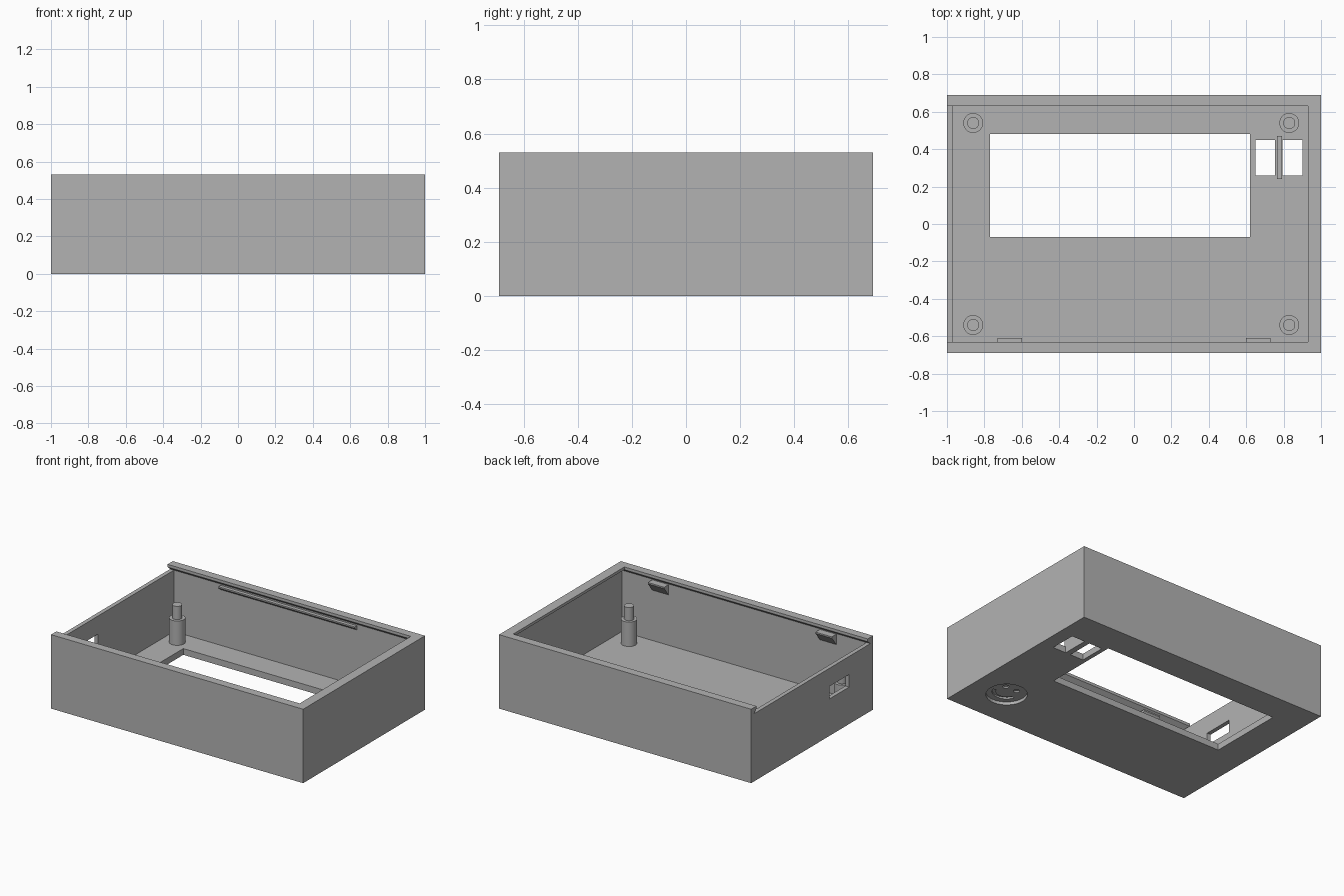
import bpy
import bmesh
import math

cube = bpy.data.objects.get("Cube")
if cube:
    bpy.data.objects.remove(cube, do_unlink=True)

grey = bpy.data.materials.new("plain grey")
grey.use_nodes = True
colour = (0.45, 0.45, 0.45, 1)
grey.diffuse_color = colour
grey.node_tree.nodes["Principled BSDF"].inputs["Base Color"].default_value = colour

FLOOR = 0.045      # top of the panel
GROOVE = 0.485     # bottom of the lid groove
LIP = 0.51         # where the lip bevel ends
RIM = 0.53


def finish(name, bm):
    bmesh.ops.recalc_face_normals(bm, faces=bm.faces)
    mesh = bpy.data.meshes.new(name)
    bm.to_mesh(mesh)
    bm.free()
    mesh.materials.append(grey)
    obj = bpy.data.objects.new(name, mesh)
    bpy.context.collection.objects.link(obj)
    return obj


def loft(name, rings):
    """Skin a stack of closed rings having equal point counts."""
    bm = bmesh.new()
    loops = [[bm.verts.new(p) for p in ring] for ring in rings]
    for a, b in zip(loops, loops[1:]):
        for i in range(len(a)):
            j = (i + 1) % len(a)
            bm.faces.new((a[i], a[j], b[j], b[i]))
    bm.faces.new(loops[0])
    bm.faces.new(loops[-1])
    return finish(name, bm)


def rect(x0, x1, y0, y1, z):
    return [(x0, y0, z), (x1, y0, z), (x1, y1, z), (x0, y1, z)]


def box(name, x0, x1, y0, y1, z0, z1):
    return loft(name, [rect(x0, x1, y0, y1, z) for z in (z0, z1)])


def circle(x, y, z, r, n=32):
    return [(x + r * math.cos(math.tau * i / n), y + r * math.sin(math.tau * i / n), z)
            for i in range(n)]


def disc(name, x, y, z0, z1, r):
    return loft(name, [circle(x, y, z, r) for z in (z0, z1)])


def cut(target, cutter):
    cutter.hide_render = True
    mod = target.modifiers.new("cut", "BOOLEAN")
    mod.operation = "DIFFERENCE"
    mod.solver = "EXACT"
    mod.object = cutter
    bpy.ops.object.select_all(action="DESELECT")
    bpy.context.view_layer.objects.active = target
    target.select_set(True)
    bpy.ops.object.modifier_apply(modifier=mod.name)
    bpy.data.objects.remove(cutter, do_unlink=True)


# Hollow case body
case = box("case_body", -1, 1, -0.69, 0.69, 0, RIM)
cut(case, box("cavity", -0.97, 0.97, -0.66, 0.66, FLOOR, GROOVE))

# Undercut groove for a sliding lid, open at the -x end
cut(case, loft("lid_slot", [
    rect(-1.1, 0.97, -0.66, 0.66, GROOVE),
    rect(-1.1, 0.93, -0.63, 0.63, LIP),
    rect(-1.1, 0.93, -0.63, 0.63, RIM + 0.1)]))

# Display window, two button holes and the side socket
cut(case, box("window", -0.77, 0.62, -0.07, 0.48, -0.1, 0.1))
for x0, x1 in ((0.65, 0.755), (0.795, 0.9)):
    cut(case, box("button_hole", x0, x1, 0.26, 0.45, -0.1, 0.1))
cut(case, box("socket_hole", -1.1, -0.9, -0.42, -0.2, 0.265, 0.355))

# Round recess under the panel with a smiling face sunk deeper
FX, FY = 0.74, -0.4
cut(case, disc("recess", FX, FY, -0.1, 0.022, 0.135))
for side in (-1, 1):
    cut(case, disc("eye", FX + side * 0.045, FY + 0.045, -0.1, 0.034, 0.02))
angles = [math.radians(200 + 14 * i) for i in range(11)]
arc = [(r * math.cos(a), r * math.sin(a))
       for r, seq in ((0.095, angles), (0.072, angles[::-1])) for a in seq]
cut(case, loft("mouth", [[(FX + u, FY + v, z) for u, v in arc] for z in (-0.1, 0.034)]))

# Divider rib between the button holes
box("button_divider", 0.765, 0.79, 0.24, 0.47, FLOOR - 0.005, 0.13)

# Stepped corner posts with pins
for x, xname in ((-0.86, "right"), (0.83, "left")):
    for y, yname in ((-0.54, "front"), (0.54, "back")):
        post = loft(f"{yname}_{xname}_post", [
            circle(x, y, FLOOR - 0.005, 0.053), circle(x, y, 0.22, 0.053),
            circle(x, y, 0.22, 0.032), circle(x, y, 0.315, 0.032)])
        bpy.ops.object.select_all(action="DESELECT")
        bpy.context.view_layer.objects.active = post
        post.select_set(True)
        bpy.ops.object.shade_smooth_by_angle(angle=math.radians(30))


def wedge(name, x0, x1, wall, tip, top, low):
    """Ledge with a flat top that slopes back to the wall."""
    section = ((wall, low), (tip, top - 0.01), (tip, top), (wall, top))
    loft(name, [[(x, y, z) for y, z in section] for x in (x0, x1)])


# Catches on the long walls
wedge("front_right_catch", -0.73, -0.6, -0.665, -0.61, 0.48, 0.4)
wedge("front_left_catch", 0.6, 0.73, -0.665, -0.61, 0.48, 0.4)
wedge("back_ledge", -0.6, 0.48, 0.665, 0.635, 0.475, 0.44)
